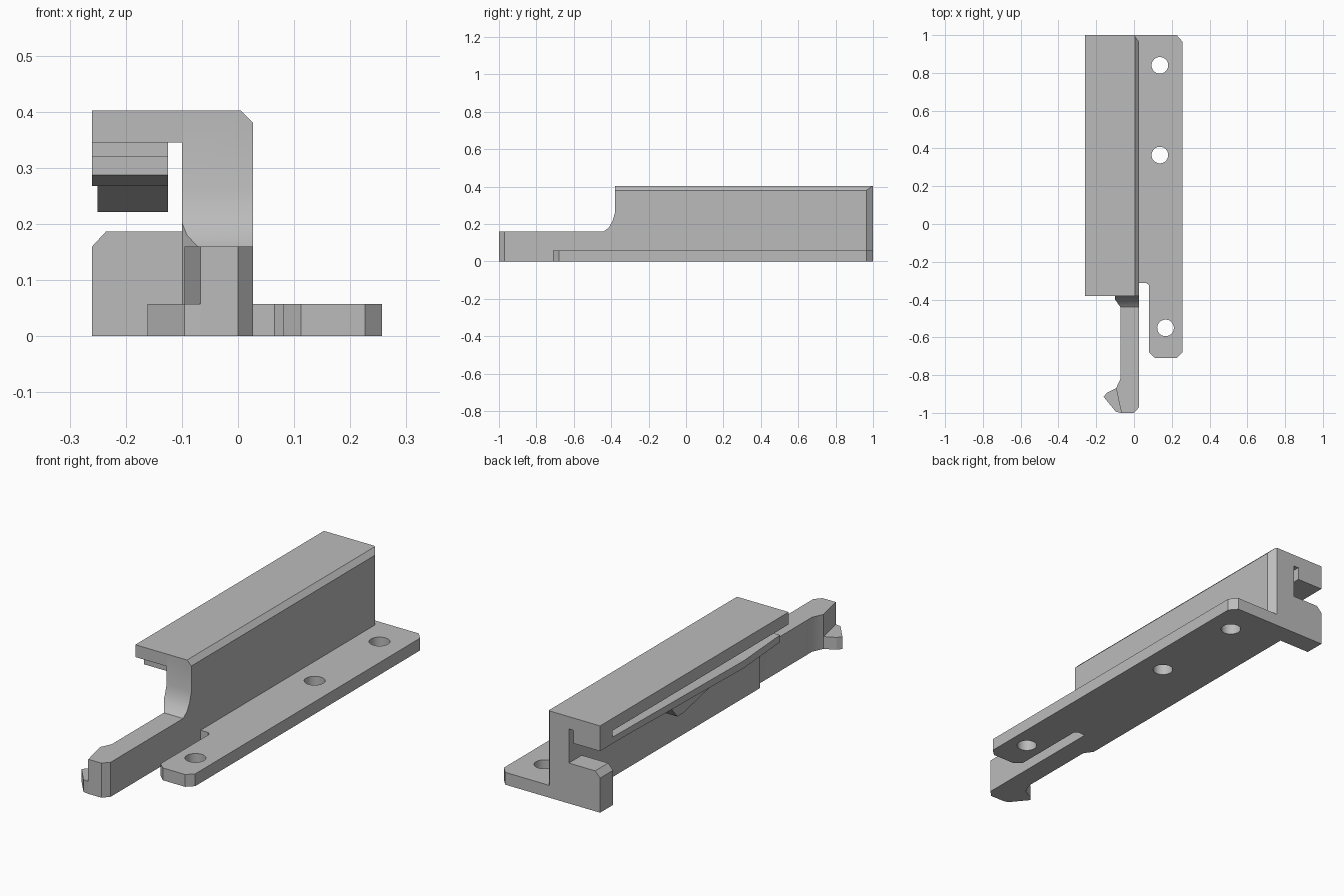
import bpy, bmesh
from mathutils import Vector

cube = bpy.data.objects.get("Cube")
if cube:
    bpy.data.objects.remove(cube, do_unlink=True)

grey = bpy.data.materials.new("plain_grey")
grey.use_nodes = True
colour = (0.5, 0.5, 0.5, 1)
grey.diffuse_color = colour
grey.node_tree.nodes["Principled BSDF"].inputs["Base Color"].default_value = colour

# Ways to place a flat profile (a, b) at depth d
PLAN = lambda a, b, d: (a, b, d)
SIDE = lambda a, b, d: (d, a, b)
FRONT = lambda a, b, d: (a, d, b)


def prism(name, profile, lo, hi, place, planes=()):
    """Extrude a profile from lo to hi, then trim it by (point, normal) planes."""
    bm = bmesh.new()
    face = bm.faces.new([bm.verts.new(place(a, b, lo)) for a, b in profile])
    ext = bmesh.ops.extrude_face_region(bm, geom=[face])["geom"]
    shift = Vector(place(0, 0, hi - lo))
    bmesh.ops.translate(bm, vec=shift, verts=[v for v in ext if isinstance(v, bmesh.types.BMVert)])
    for point, normal in planes:
        bmesh.ops.bisect_plane(bm, geom=bm.verts[:] + bm.edges[:] + bm.faces[:],
                               plane_co=point, plane_no=normal, clear_outer=True)
        bmesh.ops.holes_fill(bm, edges=[e for e in bm.edges if e.is_boundary])
    bmesh.ops.recalc_face_normals(bm, faces=bm.faces[:])
    mesh = bpy.data.meshes.new(name)
    bm.to_mesh(mesh)
    bm.free()
    mesh.materials.append(grey)
    obj = bpy.data.objects.new(name, mesh)
    bpy.context.collection.objects.link(obj)
    return obj


def cut(target, cutter):
    """Subtract the cutter and discard it."""
    bpy.context.view_layer.objects.active = target
    mod = target.modifiers.new("cut", "BOOLEAN")
    mod.operation = "DIFFERENCE"
    mod.solver = "EXACT"
    mod.object = cutter
    bpy.ops.object.modifier_apply(modifier=mod.name)
    bpy.data.objects.remove(cutter, do_unlink=True)


# Upright wall continuing into the thin front arm
wall = prism("wall_and_arm",
             [(-.10, 1), (-.10, -.40), (-.072, -.44), (-.072, -.82), (-.095, -.87),
              (-.067, -1), (0, -1), (.027, -.97), (.027, .965), (0, 1)],
             0, .402, PLAN, [((.027, 0, .38), (1, 0, 1))])
cut(wall, prism("arm_cutter",
                [(-1.1, .16), (-.44, .16), (-.413, .18), (-.393, .215), (-.38, .26),
                 (-.38, .5), (-1.1, .5)], -.3, .3, SIDE))

# Overhanging top flange
flange = prism("top_flange", [(-.26, .345), (-.10, .345), (-.10, .402), (-.26, .402)],
               -.38, 1, FRONT)

# Stop block at the back
block = prism("stop_block", [(-.26, 0), (-.10, 0), (-.10, .187), (-.235, .187), (-.26, .16)],
              .905, 1, FRONT)

# Spring leaf below the flange, with its latch bump
leaf = prism("spring_leaf",
             [(1, .285), (1, .345), (.91, .345), (.91, .315), (-.05, .302),
              (-.316, .32), (-.316, .287), (-.05, .268), (.85, .285)],
             -.26, -.125, SIDE)
bump = prism("latch_bump", [(.47, .28), (.42, .221), (.38, .221), (.14, .275)],
             -.25, -.125, SIDE)

# Hook at the tip of the arm
hook = prism("arm_hook", [(-.095, -.87), (-.145, -.895), (-.161, -.915), (-.095, -.995), (-.067, -1)],
             0, .057, PLAN)

# Mounting plate with three screw holes
plate = prism("mounting_plate",
              [(0, 1), (.027, .965), (.027, -.312), (.065, -.312), (.08, -.325),
               (.08, -.68), (.112, -.71), (.226, -.71), (.257, -.68), (.257, .965), (.226, 1)],
              0, .057, PLAN)
for x, y in [(.137, .84), (.137, .365), (.167, -.55)]:
    bpy.ops.mesh.primitive_cylinder_add(vertices=40, radius=.044, depth=.3, location=(x, y, 0))
    cut(plate, bpy.context.object)

# Soft shading on the fillet and holes only
bpy.ops.object.select_all(action="DESELECT")
for obj in (wall, plate):
    obj.select_set(True)
bpy.context.view_layer.objects.active = wall
bpy.ops.object.shade_smooth_by_angle()
